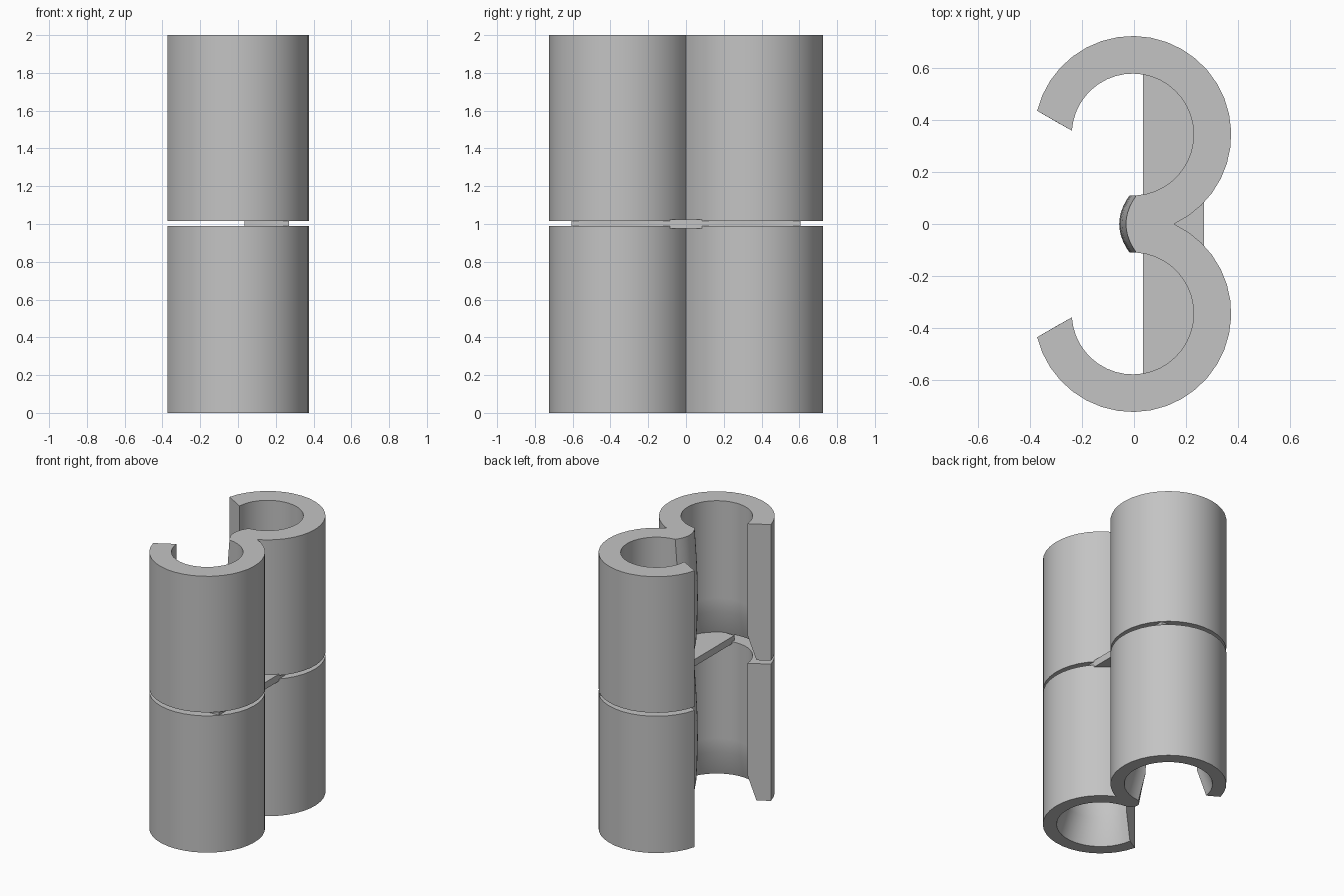
import bpy, bmesh, math
from math import cos, sin, radians, atan2, pi
from mathutils import Vector

cube = bpy.data.objects.get("Cube")
if cube:
    bpy.data.objects.remove(cube, do_unlink=True)

grey = bpy.data.materials.new("plain grey")
grey.use_nodes = True
COLOUR = (0.55, 0.55, 0.55, 1)
grey.diffuse_color = COLOUR
grey.node_tree.nodes["Principled BSDF"].inputs["Base Color"].default_value = COLOUR

CX, CY = -0.005, 0.345           # centre of one tube
OUTER, BORE, FLARED = 0.38, 0.235, 0.29
TIP_OUT, TIP_IN = Vector((-0.37, 0.092)), Vector((-0.235, 0.015))
FLARE_HEIGHT = 0.18


def arc(radius, start, end, steps):
    return [(CX + radius * cos(start + (end - start) * i / steps),
             CY + radius * sin(start + (end - start) * i / steps))
            for i in range(steps + 1)]


def outline(bore, bulge):
    """Double-C cross-section for a given bore radius and web bulge."""
    crotch = atan2(-CY, math.sqrt(OUTER ** 2 - CY ** 2))
    tip = TIP_IN.lerp(TIP_OUT, (bore - BORE) / (OUTER - BORE))
    half = arc(OUTER, crotch, atan2(TIP_OUT.y, TIP_OUT.x), 24)
    half += arc(bore, atan2(tip.y, tip.x), radians(-86), 30)
    web = half[-1][1]
    for i in range(5, 0, -1):    # curved edge of the web between the bores
        t = i / 5
        half.append((-0.03 + 0.04 * t * t - bulge, web * t))
    middle = [(-0.03 - bulge, 0)]
    mirrored = [(x, -y) for x, y in reversed(half[1:])]
    return half + middle + mirrored


def finish(bm, name):
    bmesh.ops.recalc_face_normals(bm, faces=bm.faces[:])
    mesh = bpy.data.meshes.new(name)
    bm.to_mesh(mesh)
    bm.free()
    mesh.materials.append(grey)
    ob = bpy.data.objects.new(name, mesh)
    bpy.context.collection.objects.link(ob)
    return ob


def double_clip(name, bottom, top):
    """Loft the cross-section upward, with a flared mouth at the bottom."""
    bm = bmesh.new()
    height = top - bottom
    levels = [0, FLARE_HEIGHT] + [FLARE_HEIGHT + (height - FLARE_HEIGHT) * i / 8
                                  for i in range(1, 9)]
    rings = []
    for z in levels:
        flare = max(0, 1 - z / FLARE_HEIGHT)
        bulge = 0.001 + 0.026 * sin(pi * z / height)
        section = outline(BORE + (FLARED - BORE) * flare, bulge)
        rings.append([bm.verts.new((x, y, bottom + z)) for x, y in section])
    for low, high in zip(rings, rings[1:]):
        for i in range(len(low)):
            j = (i + 1) % len(low)
            bm.faces.new((low[i], low[j], high[j], high[i]))
    bm.faces.new(rings[0][::-1])
    bm.faces.new(rings[-1])
    ob = finish(bm, name)
    bpy.ops.object.select_all(action='DESELECT')
    ob.select_set(True)
    bpy.context.view_layer.objects.active = ob
    bpy.ops.object.shade_smooth_by_angle(angle=radians(25))


# Two stacked double clips
double_clip("lower_double_clip", 0, 0.99)
double_clip("upper_double_clip", 1.015, 2)

# Flat plate joining them
bm = bmesh.new()
bmesh.ops.create_cube(bm, size=1)
bmesh.ops.scale(bm, vec=(0.235, 1.21, 0.05), verts=bm.verts)
bmesh.ops.translate(bm, vec=(0.1525, 0, 1.0), verts=bm.verts)
finish(bm, "joining_plate")
